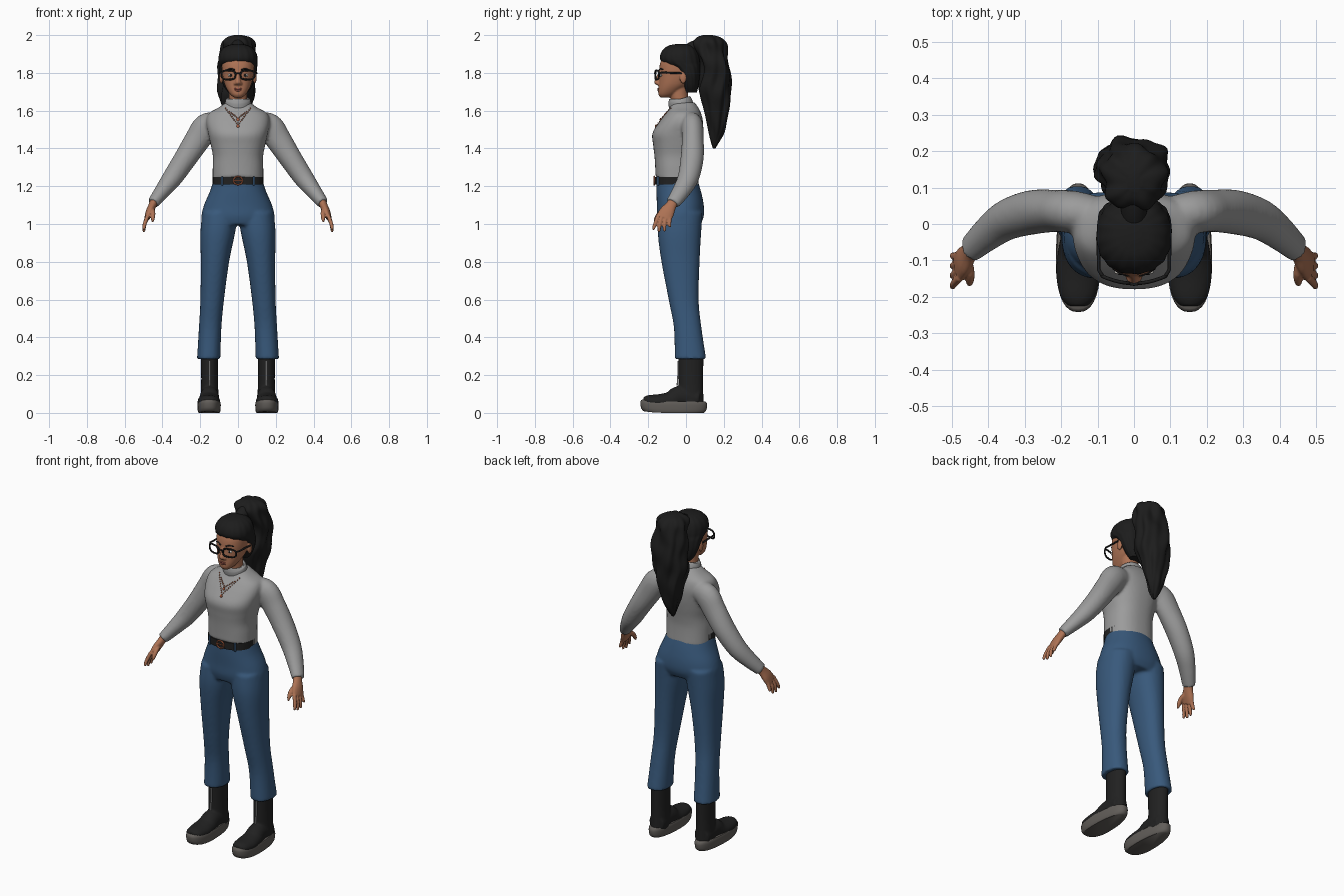
import bpy, bmesh, math
from math import sin, cos, pi
from mathutils import Vector, Matrix

cube = bpy.data.objects.get("Cube")
if cube:
    bpy.data.objects.remove(cube)


def material(name, *rgb):
    m = bpy.data.materials.new(name)
    m.use_nodes = True
    m.diffuse_color = (*rgb, 1)
    m.node_tree.nodes["Principled BSDF"].inputs["Base Color"].default_value = (*rgb, 1)
    return m


KNIT = material("grey knit", .33, .33, .33)
DENIM = material("blue denim", .04, .1, .2)
SKIN = material("warm skin", .42, .17, .09)
HAIR = material("black hair", .012, .012, .012)
LEATHER = material("black leather", .015, .015, .015)
SOLE = material("grey rubber", .12, .11, .1)
COPPER = material("copper", .45, .13, .06)
SILVER = material("silver zip", .55, .55, .55)
LIPS = material("rose lips", .3, .085, .06)
WHITE = material("eye white", .6, .57, .52)


def smooth_rows(rows, k):
    """Catmull-Rom interpolation of a list of equal-length tuples."""
    out = []
    for i in range(len(rows) - 1):
        p = [rows[max(i - 1, 0)], rows[i], rows[i + 1], rows[min(i + 2, len(rows) - 1)]]
        for j in range(k):
            t = j / k
            out.append([b + .5 * t * (c - a + t * (2*a - 5*b + 4*c - d + t * (3*(b - c) + d - a)))
                        for a, b, c, d in zip(*p)])
    return out + [list(rows[-1])]


def loft(bm, rows, n=32, ref=None, power=2, wave=None, k=5):
    """Skin ellipses (x, y, z, a, b); level rings unless ref gives a frame along the path."""
    rows = smooth_rows(rows, k)
    rings = []
    for i, (x, y, z, a, b) in enumerate(rows):
        u, v = Vector((1, 0, 0)), Vector((0, 1, 0))
        if ref:
            t = (Vector(rows[min(i + 1, len(rows) - 1)][:3]) - Vector(rows[max(i - 1, 0)][:3])).normalized()
            v = (Vector(ref) - t * t.dot(Vector(ref))).normalized()
            u = t.cross(v)
        ring = []
        for s in range(n):
            th = 2 * pi * s / n
            c, d = (math.copysign(abs(f) ** (2 / power), f) for f in (cos(th), sin(th)))
            w = wave(th, z) if wave else 1
            ring.append(bm.verts.new(Vector((x, y, z)) + u * (a * c * w) + v * (b * d * w)))
        rings.append(ring)
    for r, q in zip(rings, rings[1:]):
        for s in range(n):
            bm.faces.new((r[s], r[(s + 1) % n], q[(s + 1) % n], q[s]))
    bm.faces.new(rings[0][::-1])
    bm.faces.new(rings[-1])


def box_rows(rows):
    """(x0, x1, y0, y1, z) extents to ellipse rows."""
    return [((p + q) / 2, (r + s) / 2, z, (q - p) / 2, (s - r) / 2) for p, q, r, s, z in rows]


def flip(rows, s):
    return [(s * r[0], *r[1:]) for r in rows]


def ball(bm, loc, size):
    bmesh.ops.create_uvsphere(bm, u_segments=16, v_segments=10, radius=1,
                              matrix=Matrix.Translation(Vector(loc)) @ Matrix.Diagonal((*size, 1)))


def finish(name, bm, mat, mirror=False, voxel=0, relax=4):
    bmesh.ops.recalc_face_normals(bm, faces=bm.faces[:])
    for f in bm.faces:
        f.smooth = True
    for e in bm.edges:
        e.smooth = len(e.link_faces) < 2 or e.calc_face_angle() < .9
    me = bpy.data.meshes.new(name)
    bm.to_mesh(me)
    bm.free()
    me.materials.append(mat)
    ob = bpy.data.objects.new(name, me)
    bpy.context.collection.objects.link(ob)
    if mirror:
        ob.modifiers.new("mirror", "MIRROR").use_mirror_merge = False
    if voxel:
        r = ob.modifiers.new("blend", "REMESH")
        r.mode, r.voxel_size, r.use_smooth_shade = "VOXEL", voxel, True
        s = ob.modifiers.new("relax", "SMOOTH")
        s.factor, s.iterations = .5, relax
    return ob


def wire(name, pts, r, mat, cyclic=False):
    cu = bpy.data.curves.new(name, "CURVE")
    cu.dimensions, cu.bevel_depth, cu.bevel_resolution, cu.use_fill_caps = "3D", r, 2, True
    sp = cu.splines.new("POLY")
    sp.points.add(len(pts) - 1)
    for p, co in zip(sp.points, pts):
        p.co = (*co, 1)
    sp.use_cyclic_u = cyclic
    cu.materials.append(mat)
    bpy.context.collection.objects.link(bpy.data.objects.new(name, cu))


def front_of(ob, x, z, fallback):
    """Depth of the front surface of an object at x, z."""
    ev = ob.evaluated_get(bpy.context.evaluated_depsgraph_get())
    hit, loc, _, _ = ev.ray_cast(Vector((x, -1, z)), Vector((0, 1, 0)))
    return loc.y if hit else fallback


X, Y, Z = (1, 0, 0), (0, 1, 0), (0, 0, 1)

# Sweater: torso and sleeves blended, hem hanging lower behind
bm = bmesh.new()
loft(bm, box_rows([(-w, w, f, b, z) for w, f, b, z in (
    (.134, -.161, .068, 1.245), (.134, -.163, .064, 1.3), (.133, -.167, .07, 1.36),
    (.145, -.174, .08, 1.42), (.158, -.178, .088, 1.48), (.168, -.142, .09, 1.54),
    (.155, -.108, .08, 1.585), (.105, -.088, .066, 1.615), (.062, -.075, .045, 1.645))]), 48, power=2.4)
for v in bm.verts:
    if v.co.z < 1.3:
        v.co.z -= .05 * (1.3 - v.co.z) / .055 * min(max((v.co.y + .12) / .04, 0), 1)
sleeve = [(.1, .025, 1.53, .06, .05), (.165, .033, 1.515, .072, .058), (.215, .036, 1.445, .068, .058),
          (.28, .032, 1.345, .06, .061), (.347, .012, 1.245, .053, .056),
          (.4, -.025, 1.175, .042, .048), (.45, -.07, 1.11, .031, .038)]
for s in (1, -1):
    loft(bm, flip(sleeve, s), 32, Y)
sweater = finish("sweater", bm, KNIT, voxel=.009)

# Folded collar, higher behind
bm = bmesh.new()
loft(bm, [(0, -.012, 1.585, .075, .066), (0, -.022, 1.61, .067, .063), (0, -.028, 1.635, .069, .065),
          (0, -.036, 1.658, .064, .06), (0, -.037, 1.662, .052, .05)], 32, Y)
finish("collar", bm, KNIT)

# Trousers: hips and flared legs blended
bm = bmesh.new()
loft(bm, box_rows([(-w, w, f, b, z) for w, f, b, z in (
    (.128, -.157, .06, 1.235), (.15, -.157, .08, 1.17), (.18, -.154, .094, 1.1),
    (.194, -.153, .094, 1.04), (.188, -.14, .075, .995))]), 48, power=2.2)
leg = box_rows([(.0, .19, -.145, .088, 1.06), (.016, .199, -.149, .08, .95), (.047, .197, -.13, .072, .8),
                (.074, .199, -.092, .067, .6), (.088, .207, -.064, .082, .45), (.093, .217, -.06, .107, .285)])
for s in (1, -1):
    loft(bm, flip(leg, s), 32, power=2.2)
finish("trousers", bm, DENIM, voxel=.009)

# Belt, loops and ring buckle
bm = bmesh.new()
loft(bm, box_rows([(-.134, .134, -.164, .064, z) for z in (1.208, 1.25)]), 48, power=2.4, k=1)
belt = finish("belt", bm, LEATHER)
bpy.context.view_layer.update()
for x in (-.085, .085):
    y = front_of(belt, x, 1.23, -.15) - .003
    wire("belt_loop", [(x, y, 1.203), (x, y, 1.252)], .006, DENIM)
wire("buckle", [(.024 * cos(i * pi / 8), -.168, 1.23 + .022 * sin(i * pi / 8)) for i in range(16)],
     .004, COPPER, True)
wire("buckle_pin", [(-.022, -.169, 1.23), (.022, -.169, 1.23)], .003, COPPER)

# Boots: shaft and foot blended, on thick soles
bm = bmesh.new()
loft(bm, [(.15, .026, .045, .05, .068), (.15, .026, .15, .045, .065), (.15, .026, .31, .046, .067)], 32)
loft(bm, [(.154, -.226, .066, .025, .018), (.154, -.2, .064, .048, .03), (.154, -.14, .06, .06, .04),
          (.153, -.08, .064, .056, .05), (.151, -.03, .085, .05, .058), (.15, .07, .075, .048, .05)], 32, Z)
finish("boots", bm, LEATHER, True, .006)
bm = bmesh.new()
loft(bm, [(.153, -.065, z, .066 * s, .176 * s) for z, s in ((0, .9), (.01, .97), (.03, 1), (.05, 1), (.06, .95))],
     40, power=2.4, k=2)
for v in bm.verts:
    toe = (-.065 - v.co.y) / .176
    v.co.x = .153 + (v.co.x - .153) * (.92 + .1 * toe)
    v.co.z += .012 * max(toe, 0) ** 3
finish("soles", bm, SOLE, True)
for s in (1, -1):
    wire("boot_zip", [(s * .15, -.042, .275), (s * .15, -.042, .2), (s * .15, -.046, .145)], .004, SILVER)

# Hands: palm, thumb and four fingers
bm = bmesh.new()
loft(bm, [(.44, -.06, 1.13, .022, .028), (.452, -.078, 1.1, .021, .029), (.468, -.1, 1.065, .02, .04),
          (.482, -.118, 1.03, .014, .042)], 20, Y)
for i, drop in enumerate((.968, .957, .96, .982)):
    b, t = -.147 + i * .021, -.172 + i * .029
    loft(bm, [(.478, b, 1.045, .011, .011), (.494, (b + t) / 2 - .004, 1.0, .0105, .0105),
              (.498, t, drop + .008, .008, .008), (.498, t, drop, .003, .003)], 10, Y, k=3)
loft(bm, [(.458, -.095, 1.08, .014, .014), (.45, -.135, 1.06, .013, .013), (.451, -.158, 1.03, .011, .011),
          (.452, -.168, 1.01, .004, .004)], 10, X, k=3)
finish("hands", bm, SKIN, True, .004, 2)

# Head with neck, nose and ears blended
bm = bmesh.new()
loft(bm, box_rows([(-w, w, f, b, z) for w, f, b, z in (
    (.022, -.136, -.09, 1.67), (.04, -.146, -.055, 1.685), (.057, -.147, -.02, 1.71),
    (.071, -.145, .02, 1.74), (.081, -.143, .05, 1.78), (.086, -.142, .06, 1.82),
    (.085, -.134, .06, 1.86), (.07, -.11, .045, 1.9), (.04, -.07, .01, 1.93))]), 40, power=2.25)
loft(bm, [(0, -.02, 1.6, .052, .05), (0, -.035, 1.67, .048, .047), (0, -.035, 1.74, .05, .05)], 24, Y)
loft(bm, [(0, -.142, 1.8, .009, .006), (0, -.15, 1.77, .011, .011), (0, -.155, 1.748, .016, .014),
          (0, -.147, 1.736, .012, .008)], 16)
for s in (1, -1):
    ball(bm, (s * .014, -.148, 1.744), (.009, .01, .008))
    ball(bm, (s * .089, -.015, 1.775), (.01, .019, .032))
head = finish("head", bm, SKIN, voxel=.005, relax=3)
bpy.context.view_layer.update()

# Lips, eyes and brows
y = front_of(head, 0, 1.712, -.147)
bm = bmesh.new()
ball(bm, (0, y + .001, 1.716), (.023, .005, .005))
ball(bm, (0, y + .001, 1.708), (.019, .006, .006))
finish("lips", bm, LIPS)
for s in (1, -1):
    y = front_of(head, s * .038, 1.787, -.135)
    for name, mat, dy, size in (("eye", WHITE, .002, (.016, .006, .008)), ("iris", HAIR, -.001, (.007, .005, .0075))):
        bm = bmesh.new()
        ball(bm, (s * .038, y + dy, 1.787), size)
        finish(name, bm, mat)
    brow = [(x, front_of(head, s * x, z, -.13), z) for x, z in ((.016, 1.815), (.036, 1.823), (.058, 1.817))]
    wire("eyebrow", flip(brow, s), .004, HAIR)

    # Glasses rim and temple
    rim = []
    for i in range(24):
        c, d = (math.copysign(abs(f) ** .7, f) for f in (cos(i * pi / 12), sin(i * pi / 12)))
        x = .051 + .037 * c
        rim.append((s * x, -.163 + 2.6 * x * x, 1.789 + .024 * d))
    wire("glasses_rim", rim, .005, HAIR, True)
    temple = [(.087, -.142, 1.8), (.097, -.125, 1.802), (.098, -.02, 1.798)]
    wire("glasses_temple", flip(temple, s), .005, HAIR)
wire("glasses_bridge", [(-.017, -.163, 1.795), (0, -.166, 1.798), (.017, -.163, 1.795)], .004, HAIR)

# Pulled-back hair over the skull
bm = bmesh.new()
loft(bm, box_rows([(-w, w, f, b, z) for w, f, b, z in (
    (.05, .0, .056, 1.695), (.075, -.015, .066, 1.73), (.094, -.035, .073, 1.78), (.1, -.07, .076, 1.825),
    (.102, -.118, .075, 1.85), (.103, -.136, .073, 1.872), (.098, -.134, .066, 1.9),
    (.083, -.118, .053, 1.926), (.055, -.09, .03, 1.945), (.02, -.05, .0, 1.953))]),
    64, power=2.2, wave=lambda t, z: 1 + .014 * sin(16 * t))
finish("hair_cap", bm, HAIR)

# Hair tie and wavy ponytail
bm = bmesh.new()
loft(bm, [(0, .0, 1.915, .036, .03), (0, .04, 1.935, .036, .034), (0, .1, 1.95, .045, .04)], 20, Z)
finish("hair_tie", bm, HAIR)
bm = bmesh.new()
loft(bm, box_rows([
    (-.02, .02, .09, .14, 2), (-.06, .06, .06, .18, 1.988), (-.086, .086, .042, .205, 1.96),
    (-.09, .09, .055, .215, 1.91), (-.1, .098, .075, .225, 1.85), (-.1, .095, .078, .235, 1.79),
    (-.102, .086, .066, .234, 1.7), (-.085, .062, .1, .226, 1.6), (-.064, .035, .118, .205, 1.5),
    (-.045, .012, .13, .178, 1.44), (-.025, -.01, .143, .155, 1.4)]), 72, power=2.2,
    wave=lambda t, z: 1 + .07 * sin(5 * t + 2.2 * sin(13 * z)) + .045 * sin(9 * t - 16 * z) + .03 * sin(38 * z + 2 * t))
finish("ponytail", bm, HAIR)

# Two beaded necklaces with pendants, resting on the chest
bm = bmesh.new()
for width, top, low, count in ((.066, 1.612, 1.525, 11), (.045, 1.595, 1.56, 7)):
    for i in range(count):
        t = i / (count - 1)
        z = top + (low - top) * t
        for x in (width * (1 - t), -width * (1 - t)):
            ball(bm, (x, front_of(sweater, x, z, -.1) - .001, z), (.0032, .0032, .0042))
    ball(bm, (0, front_of(sweater, 0, low - .008, -.13) - .002, low - .008), (.008, .004, .01))
finish("necklaces", bm, COPPER)
